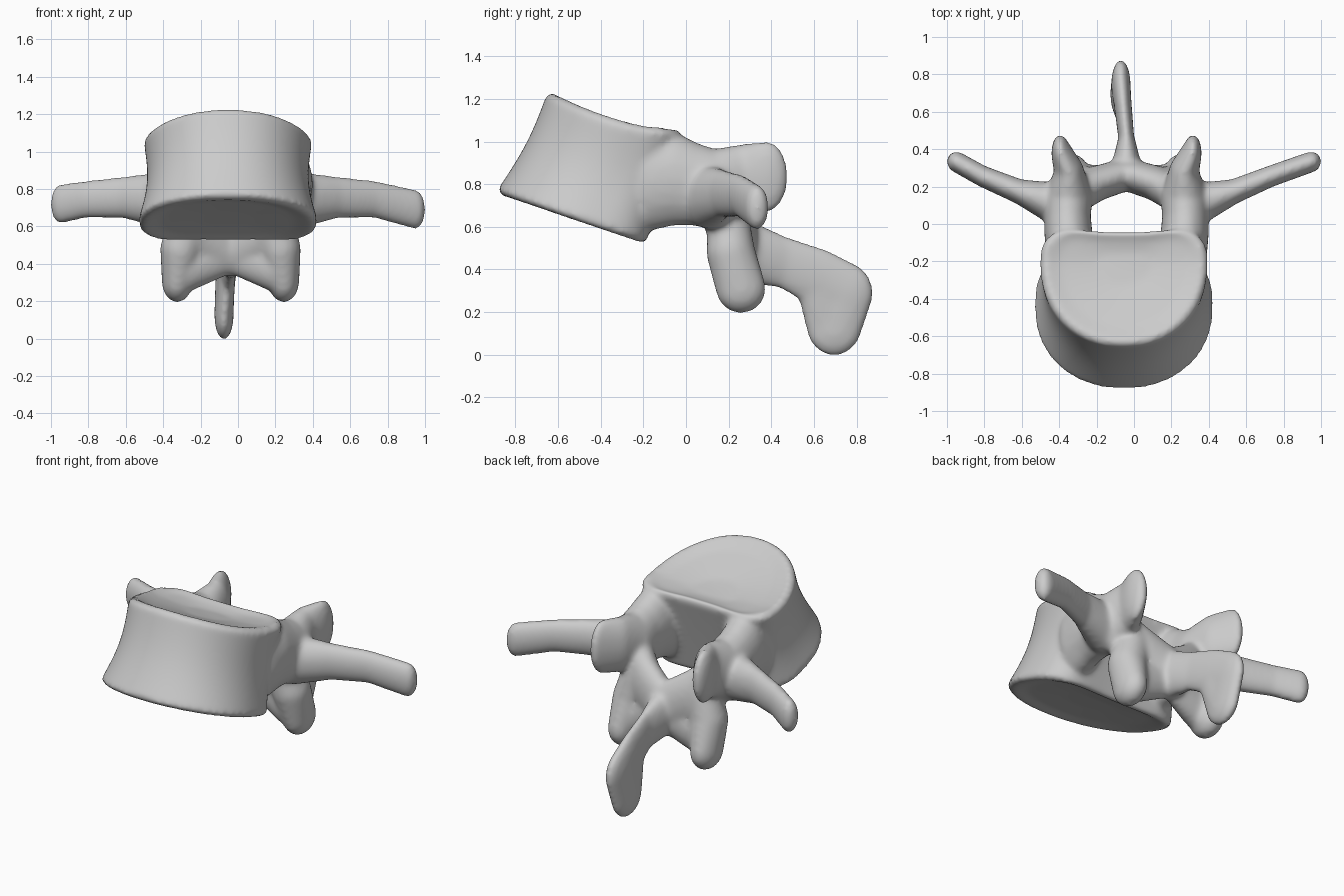
import bpy
import bmesh
import math
from mathutils import Vector

cube = bpy.data.objects.get("Cube")
if cube:
    bpy.data.objects.remove(cube, do_unlink=True)

MID = -0.04          # mirror plane of the bone
SIDES = 72           # points round the body

bone = bpy.data.materials.new("bone_grey")
bone.use_nodes = True
colour = (0.6, 0.6, 0.6, 1.0)
bone.diffuse_color = colour
shader = next(n for n in bone.node_tree.nodes if n.type == 'BSDF_PRINCIPLED')
shader.inputs["Base Color"].default_value = colour

bm = bmesh.new()

# Unit sphere used as the section of every limb
ball = bmesh.new()
bmesh.ops.create_icosphere(ball, subdivisions=3, radius=1)
ball_points = [v.co.copy() for v in ball.verts]
ball.free()


def limb(stations, side=1):
    """Chain of hulls between ellipsoids: (offset, y, z, rx, ry, rz)."""
    for pair in zip(stations, stations[1:]):
        verts = []
        for dx, y, z, rx, ry, rz in pair:
            centre = Vector((MID + side * dx, y, z))
            for p in ball_points:
                verts.append(bm.verts.new(centre + Vector((p.x * rx, p.y * ry, p.z * rz))))
        hull = bmesh.ops.convex_hull(bm, input=verts)
        spare = {g for key in ("geom_interior", "geom_unused")
                 for g in hull[key] if isinstance(g, bmesh.types.BMVert)}
        bmesh.ops.delete(bm, geom=list(spare), context='VERTS')


def mix(a, b, t):
    return a + (b - a) * t


def body_ring(h, scale=1.0, lift=0.0):
    """Kidney-shaped tilted ring; h runs from lower to upper plate."""
    bulge = math.sin(math.pi * h)
    half = mix(0.48, 0.45, h) * (1 - 0.07 * bulge)
    front = mix(0.435, 0.455, h) * (1 - 0.04 * bulge)
    back = mix(0.32, 0.22, h)
    cy, cz = mix(-0.45, -0.2, h), mix(0.625, 1.05, h)
    ring = []
    for i in range(SIDES):
        a = math.tau * i / SIDES
        c, s = math.cos(a), math.sin(a)
        e = 0.7 if s > 0 else 0.93
        x = math.copysign(abs(c) ** e, c) * half
        y = abs(s) ** e * back - 0.06 * s ** 6 if s > 0 else -abs(s) ** e * front
        x, y = x * scale, y * scale
        upper = -0.1 * y if y > 0 else -0.22 * y + 0.33 * y * y
        z = cz + mix(-0.34 * y, upper, h) + lift
        ring.append(bm.verts.new((-0.054 + x, cy + y, z)))
    return ring


# Body: waisted drum with rounded rims and slightly dished end plates
rings = [body_ring(0, 0.3, 0.01), body_ring(0, 0.75, 0.0), body_ring(0, 0.94, -0.022)]
rings += [body_ring(k / 10) for k in range(11)]
rings += [body_ring(1, 0.93, 0.026), body_ring(1, 0.75, 0.006), body_ring(1, 0.3, -0.01)]
for low, high in zip(rings, rings[1:]):
    for i in range(SIDES):
        j = (i + 1) % SIDES
        bm.faces.new((low[i], low[j], high[j], high[i]))
bm.faces.new(rings[0][::-1])
bm.faces.new(rings[-1])

for side, reach, droop in ((1, 0.99, 0.69), (-1, 0.91, 0.72)):
    # Pedicle
    limb([(0.3, -0.17, 0.81, 0.13, 0.1, 0.23),
          (0.31, -0.06, 0.825, 0.13, 0.11, 0.22),
          (0.315, 0.04, 0.8, 0.125, 0.1, 0.195),
          (0.31, 0.15, 0.77, 0.13, 0.1, 0.19)], side)
    # Transverse process
    limb([(0.36, 0.1, 0.74, 0.1, 0.12, 0.15),
          (0.57, 0.172, 0.755, 0.06, 0.067, 0.112),
          (0.77, 0.255, 0.745, 0.05, 0.058, 0.1),
          (reach, 0.333, droop, 0.052, 0.056, 0.107)], side)
    # Upper articular process
    limb([(0.31, 0.16, 0.79, 0.12, 0.09, 0.18),
          (0.305, 0.27, 0.82, 0.08, 0.1, 0.17),
          (0.355, 0.38, 0.835, 0.047, 0.1, 0.168)], side)
    # Lamina
    limb([(0.25, 0.17, 0.68, 0.1, 0.1, 0.16),
          (0.15, 0.22, 0.58, 0.085, 0.095, 0.18),
          (0.0, 0.265, 0.5, 0.05, 0.09, 0.17)], side)
    # Lower articular process
    limb([(0.22, 0.2, 0.62, 0.11, 0.1, 0.12),
          (0.265, 0.21, 0.48, 0.112, 0.115, 0.12),
          (0.285, 0.258, 0.308, 0.083, 0.118, 0.115)], side)
    # Web between the lower process and the midline
    limb([(0.23, 0.225, 0.38, 0.09, 0.09, 0.13),
          (0.05, 0.25, 0.455, 0.06, 0.07, 0.13)], side)

# Spinous process
limb([(0.0, 0.27, 0.49, 0.09, 0.09, 0.15),
      (0.0, 0.45, 0.435, 0.042, 0.08, 0.125),
      (-0.02, 0.645, 0.35, 0.047, 0.1, 0.145),
      (-0.03, 0.745, 0.29, 0.052, 0.135, 0.147),
      (-0.035, 0.695, 0.125, 0.052, 0.13, 0.132)])
# Lower fill of the spinous blade
limb([(-0.02, 0.62, 0.3, 0.045, 0.1, 0.1),
      (-0.035, 0.69, 0.14, 0.05, 0.13, 0.12)])

bmesh.ops.recalc_face_normals(bm, faces=bm.faces[:])
mesh = bpy.data.meshes.new("vertebra")
bm.to_mesh(mesh)
bm.free()
mesh.materials.append(bone)
vertebra = bpy.data.objects.new("vertebra", mesh)
bpy.context.collection.objects.link(vertebra)

# Fuse the parts into one skin and soften the joints
fuse = vertebra.modifiers.new("fuse", 'REMESH')
fuse.mode = 'VOXEL'
fuse.voxel_size = 0.013
fuse.use_smooth_shade = True
soften = vertebra.modifiers.new("soften", 'SMOOTH')
soften.factor = 0.5
soften.iterations = 18

bpy.context.view_layer.objects.active = vertebra
vertebra.select_set(True)
for name in ("fuse", "soften"):
    bpy.ops.object.modifier_apply(modifier=name)
bpy.ops.object.shade_smooth()
